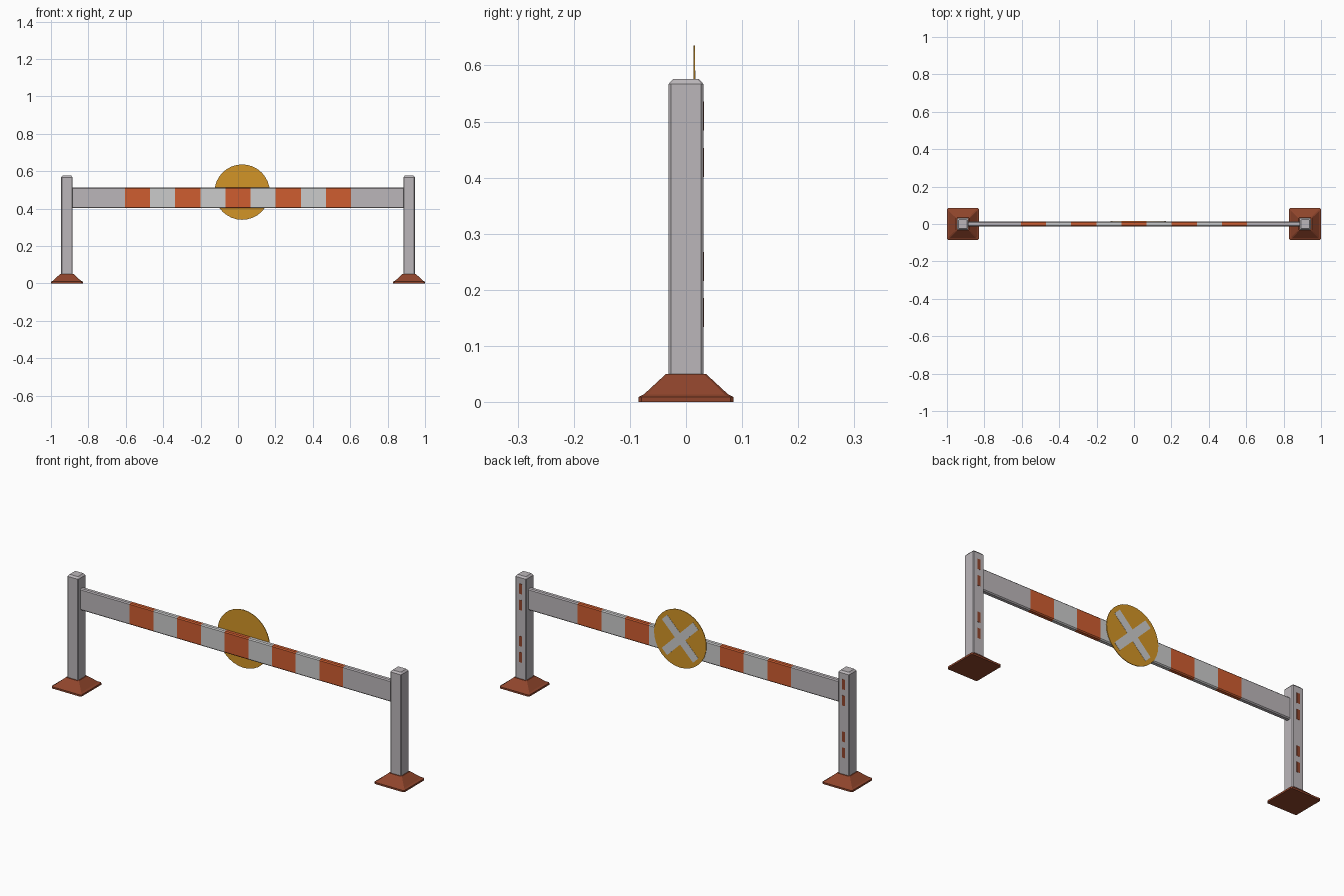
import bpy, bmesh, math
from mathutils import Matrix

if "Cube" in bpy.data.objects:
    bpy.data.objects.remove(bpy.data.objects["Cube"])


def material(name, rgb):
    m = bpy.data.materials.new(name)
    m.diffuse_color = (*rgb, 1)
    m.use_nodes = True
    m.node_tree.nodes["Principled BSDF"].inputs["Base Color"].default_value = m.diffuse_color
    return m


GREY = material("grey_metal", (0.50, 0.47, 0.49))
WHITE = material("white_paint", (0.68, 0.68, 0.66))
RED = material("orange_red_paint", (0.62, 0.11, 0.03))
RUBBER = material("base_rubber", (0.28, 0.06, 0.025))
AMBER = material("amber_sign", (0.65, 0.30, 0.02))


def finish(bm, name, mats):
    bmesh.ops.recalc_face_normals(bm, faces=bm.faces)
    mesh = bpy.data.meshes.new(name)
    bm.to_mesh(mesh)
    bm.free()
    for m in mats:
        mesh.materials.append(m)
    ob = bpy.data.objects.new(name, mesh)
    bpy.context.collection.objects.link(ob)
    return ob


def loft(name, rings, mats, slots=None):
    """Skin closed rings of points, cap both ends; slots = material per band."""
    bm = bmesh.new()
    loops = [[bm.verts.new(p) for p in ring] for ring in rings]
    n = len(loops[0])
    for k, (a, b) in enumerate(zip(loops, loops[1:])):
        for i in range(n):
            f = bm.faces.new((a[i], a[(i + 1) % n], b[(i + 1) % n], b[i]))
            f.material_index = slots[k] if slots else 0
    bm.faces.new(loops[0])
    bm.faces.new(loops[-1])
    return finish(bm, name, mats)


def chamfered(hx, hy, c):
    """Rectangle outline with cut corners."""
    return [(hx, -hy + c), (hx, hy - c), (hx - c, hy), (-hx + c, hy),
            (-hx, hy - c), (-hx, -hy + c), (-hx + c, -hy), (hx - c, -hy)]


def box(name, size, matrix, mat):
    bm = bmesh.new()
    bmesh.ops.create_cube(bm, size=1, matrix=matrix @ Matrix.Diagonal((*size, 1)))
    return finish(bm, name, [mat])


for side, x0 in (("left", -0.915), ("right", 0.915)):
    # flared foot
    foot = [(0.085, 0.0, 0.006), (0.085, 0.009, 0.006), (0.075, 0.014, 0.006),
            (0.036, 0.05, 0.004)]
    loft(side + "_foot", [[(x0 + x, y, z) for x, y in chamfered(h, h, c)]
                          for h, z, c in foot], [RUBBER])
    # post with bevelled corners and cap
    post = [(0.031, 0.04, 0.004), (0.031, 0.567, 0.004), (0.023, 0.576, 0.003)]
    loft(side + "_post", [[(x0 + x, y, z) for x, y in chamfered(h, h, c)]
                          for h, z, c in post], [GREY])
    # slot markings on the back of the post
    for i, z in enumerate((0.16, 0.242, 0.427, 0.51)):
        box(f"{side}_slot_{i + 1}", (0.017, 0.002, 0.052),
            Matrix.Translation((x0, 0.0308, z)), RUBBER)

# striped crossbeam: grey ends, alternating red and white bands
xs = [-0.89] + [-0.605 + 1.21 * i / 9 for i in range(10)] + [0.89]
bands = [0] + [1 if i % 2 == 0 else 2 for i in range(9)] + [0]
loft("crossbeam", [[(x, y, 0.457 + z) for y, z in chamfered(0.013, 0.055, 0.005)]
                   for x in xs], [GREY, RED, WHITE], bands)

# thin round sign on the back of the beam
centre = Matrix.Translation((0.022, 0.0145, 0.488))
bm = bmesh.new()
bmesh.ops.create_cone(bm, cap_ends=True, segments=32, radius1=0.148, radius2=0.148,
                      depth=0.003, matrix=centre @ Matrix.Rotation(math.pi / 2, 4, 'X'))
finish(bm, "round_sign", [AMBER])

# white diagonal cross on the sign
for i, angle in enumerate((45, -45)):
    box(f"sign_cross_bar_{i + 1}", (0.25, 0.001, 0.042),
        Matrix.Translation((0, 0.0018, 0)) @ centre
        @ Matrix.Rotation(math.radians(angle), 4, 'Y'), WHITE)
